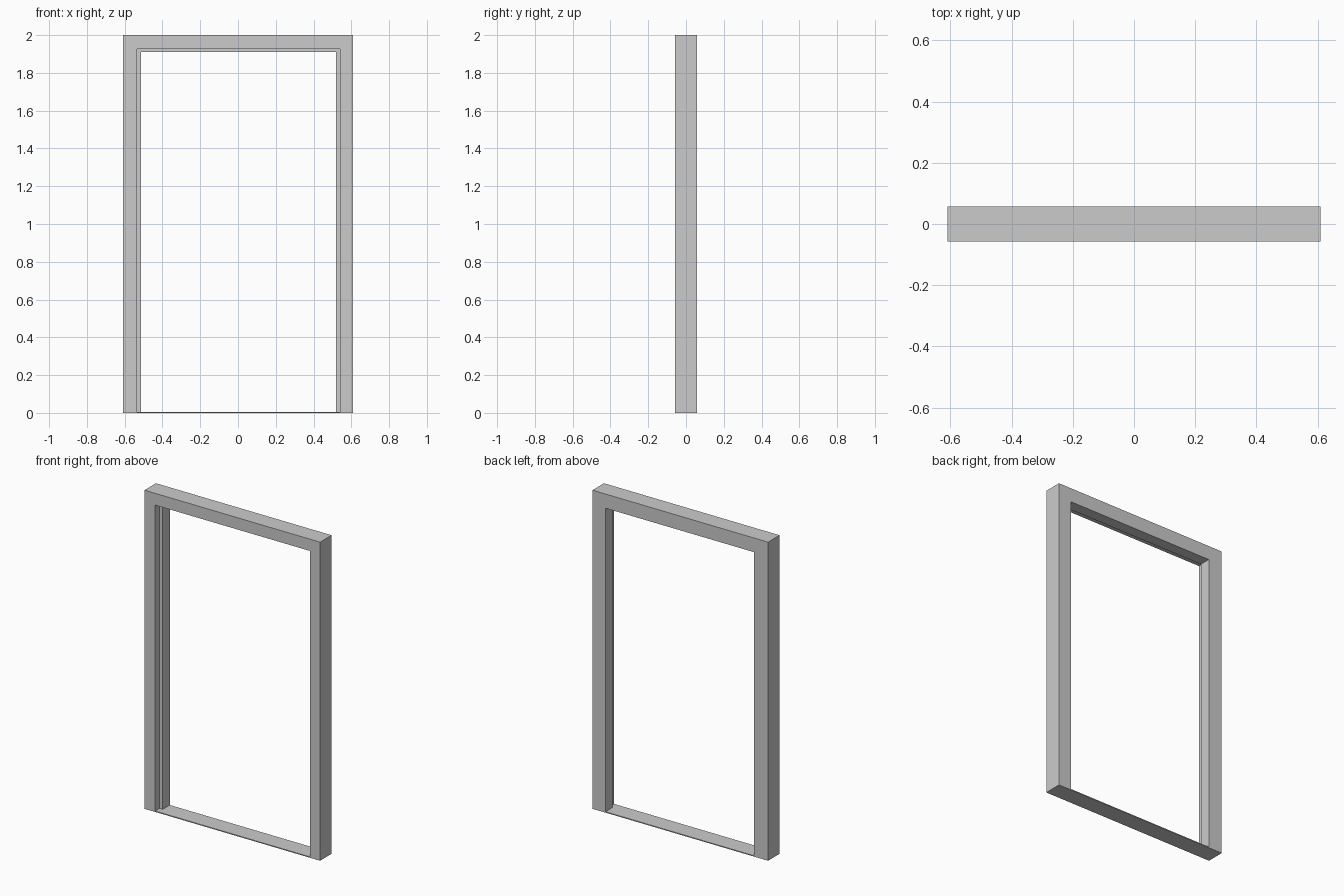
import bpy, bmesh

if "Cube" in bpy.data.objects:
    bpy.data.objects.remove(bpy.data.objects["Cube"])

FRONT, STEP, BACK = -0.057, -0.014, 0.057
# (left x, right x, top z) of the three nested outlines
OUTER = (-0.61, 0.61, 2.0)
REBATE = (-0.535, 0.54, 1.926)
STOP = (-0.513, 0.519, 1.911)


def finish(bm, name):
    bmesh.ops.recalc_face_normals(bm, faces=bm.faces)
    mesh = bpy.data.meshes.new(name)
    bm.to_mesh(mesh)
    bm.free()
    obj = bpy.data.objects.new(name, mesh)
    bpy.context.collection.objects.link(obj)
    return obj


# Door frame: stepped profile swept up one jamb, across the head, down the other
profile = [(OUTER, FRONT), (REBATE, FRONT), (REBATE, STEP),
           (STOP, STEP), (STOP, BACK), (OUTER, BACK)]
bm = bmesh.new()
stations = []
for side, at_top in ((0, False), (0, True), (1, True), (1, False)):
    stations.append([bm.verts.new((o[side], y, o[2] if at_top else 0.0))
                     for o, y in profile])
n = len(profile)
for a, b in zip(stations, stations[1:]):
    for i in range(n):
        j = (i + 1) % n
        bm.faces.new((a[i], a[j], b[j], b[i]))
bm.faces.new(stations[0])
bm.faces.new(stations[-1])
finish(bm, "door_frame")

# Threshold: thin strip on the floor between the jambs
bm = bmesh.new()
bmesh.ops.create_cube(bm, size=1.0)
x0, x1, _ = REBATE
bmesh.ops.scale(bm, vec=(x1 - x0, BACK - FRONT, 0.006), verts=bm.verts)
bmesh.ops.translate(bm, vec=((x0 + x1) / 2, 0, 0.003), verts=bm.verts)
finish(bm, "threshold")
